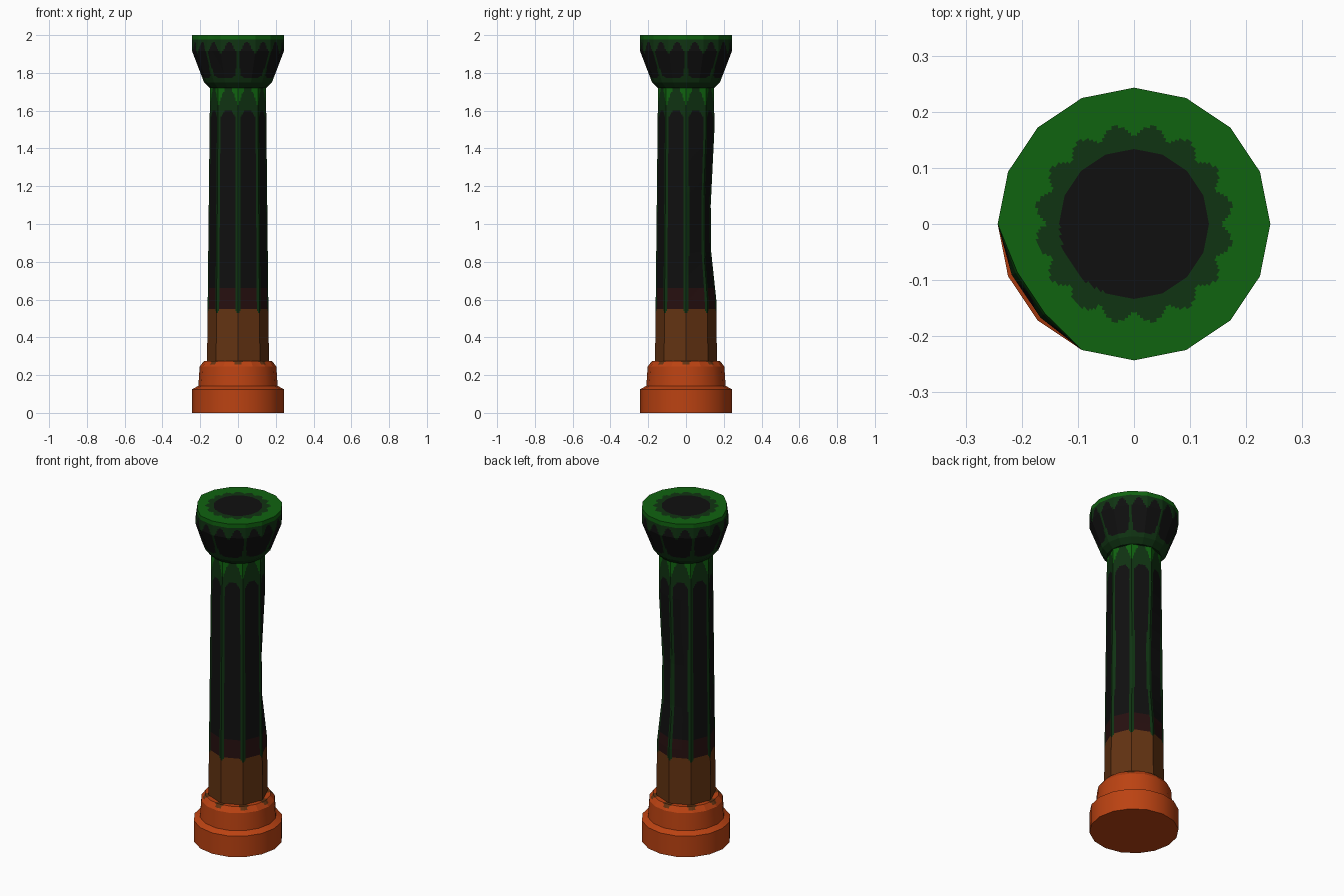
import bpy, bmesh, math
from mathutils import Vector

cube = bpy.data.objects.get("Cube")
if cube:
    bpy.data.objects.remove(cube)

# Flat colours
COLOURS = {
    "black": (0.005, 0.005, 0.005),
    "dark green": (0.005, 0.033, 0.006),
    "bright green": (0.005, 0.125, 0.005),
    "dark red": (0.02, 0.005, 0.005),
    "brown": (0.125, 0.033, 0.006),
    "orange": (0.5, 0.055, 0.006),
}
NAMES = list(COLOURS)
MATERIALS = []
for name, rgb in COLOURS.items():
    mat = bpy.data.materials.new(name)
    mat.use_nodes = True
    mat.diffuse_color = (*rgb, 1)
    bsdf = mat.node_tree.nodes["Principled BSDF"]
    bsdf.inputs["Base Color"].default_value = (*rgb, 1)
    bsdf.inputs["Roughness"].default_value = 0.9
    MATERIALS.append(mat)


def ramp(x, points):
    """Piecewise linear value along sorted (x, value) points."""
    for (x0, v0), (x1, v1) in zip(points, points[1:]):
        if x0 <= x <= x1:
            return v0 + (v1 - v0) * (x - x0) / (x1 - x0)
    return 0


def refine(profile, step):
    """Split the profile into short segments so colour edges can be cut."""
    out = [profile[0]]
    for (r0, z0), (r1, z1) in zip(profile, profile[1:]):
        n = max(1, round(math.hypot(r1 - r0, z1 - z0) / step))
        out += [(r0 + (r1 - r0) * k / n, z0 + (z1 - z0) * k / n) for k in range(1, n + 1)]
    return out


def turned(name, sides, profile, rule, cols=1, step=9, wear=None, smooth=False):
    """Many-sided turned part; rule(z, r, angle, rib distance) names the colour."""
    bm = bmesh.new()
    rings = []
    for r, z in refine(profile, step):
        corners = []
        for i in range(sides):
            a = math.tau * i / sides
            rad = max(0, r - (wear(i, z) if wear and r > 0.1 else 0))
            corners.append(Vector((rad * math.cos(a), rad * math.sin(a), z)))
        rings.append([bm.verts.new(corners[i].lerp(corners[(i + 1) % sides], k / cols))
                      for i in range(sides) for k in range(cols)])
    for low, high in zip(rings, rings[1:]):
        for i in range(len(low)):
            j = (i + 1) % len(low)
            bm.faces.new((low[i], low[j], high[j], high[i]))
    bmesh.ops.remove_doubles(bm, verts=bm.verts, dist=1e-5)
    for face in bm.faces:
        c = face.calc_center_median()
        r, a = math.hypot(c.x, c.y), math.atan2(c.y, c.x)
        turn = a / (math.pi / 4)
        rib = abs(turn - round(turn)) * math.pi / 4 * r
        face.material_index = NAMES.index(rule(c.z, r, a, rib))
    mesh = bpy.data.meshes.new(name)
    bm.to_mesh(mesh)
    bm.free()
    for mat in MATERIALS:
        mesh.materials.append(mat)
    obj = bpy.data.objects.new(name, mesh)
    bpy.context.collection.objects.link(obj)
    if smooth:
        bpy.ops.object.select_all(action="DESELECT")
        obj.select_set(True)
        bpy.context.view_layer.objects.active = obj
        bpy.ops.object.shade_smooth_by_angle(angle=math.radians(30))
    return obj


# Colour rules
def collar_rule(z, r, a, rib):
    return "brown" if z > 0.255 and rib < 0.022 else "orange"


def shaft_rule(z, r, a, rib):
    if z < 0.55 - max(0, 0.022 - rib):
        return "brown"
    if z > 1.62 and rib < 0.35 * (z - 1.62):
        return "bright green"
    if rib < 0.015 or z > 1.6 - 1.2 * max(0, 0.04 - rib):
        return "dark green"
    return "dark red" if z < 0.66 else "black"


def capital_rule(z, r, a, rib):
    if z > 1.999:
        if r < 0.133:
            return "black"
        return "dark green" if r < 0.157 + 0.02 * abs(math.sin(8 * a)) else "bright green"
    if z > 1.975:
        return "bright green"
    drip = 1.935 - 0.03 * math.cos(16 * a)
    panel_foot = 1.775 + 0.8 * max(0, 0.03 - rib)
    if z > drip or z < panel_foot or rib < 0.01:
        return "dark green"
    return "black"


# Wear: hollow on two shaft edges, chip in the capital rim
def shaft_wear(i, z):
    return ramp(z, [(0.6, 0), (0.85, 0.024), (1.1, 0.024), (1.5, 0)]) if i in (1, 2) else 0


def capital_wear(i, z):
    return ramp(z, [(1.8, 0), (1.915, 0.007), (2.0, 0.018)]) if i in (9, 10) else 0


# Base and its stepped foot
turned("base", 16, [(0, 0), (0.243, 0), (0.243, 0.125), (0.21, 0.143), (0.203, 0.245)],
       lambda *_: "orange", smooth=True)
turned("foot_collar", 16, [(0.203, 0.245), (0.18, 0.275), (0.13, 0.275)],
       collar_rule, cols=8, step=0.008)

# Eight-sided shaft with ribs
turned("shaft", 8, [(0.164, 0.26), (0.148, 1.73)], shaft_rule,
       cols=16, step=0.01, wear=shaft_wear)

# Flared capital
turned("capital", 16,
       [(0.12, 1.72), (0.15, 1.72), (0.18, 1.75), (0.243, 1.915), (0.243, 2.0), (0, 2.0)],
       capital_rule, cols=12, step=0.006, wear=capital_wear)
